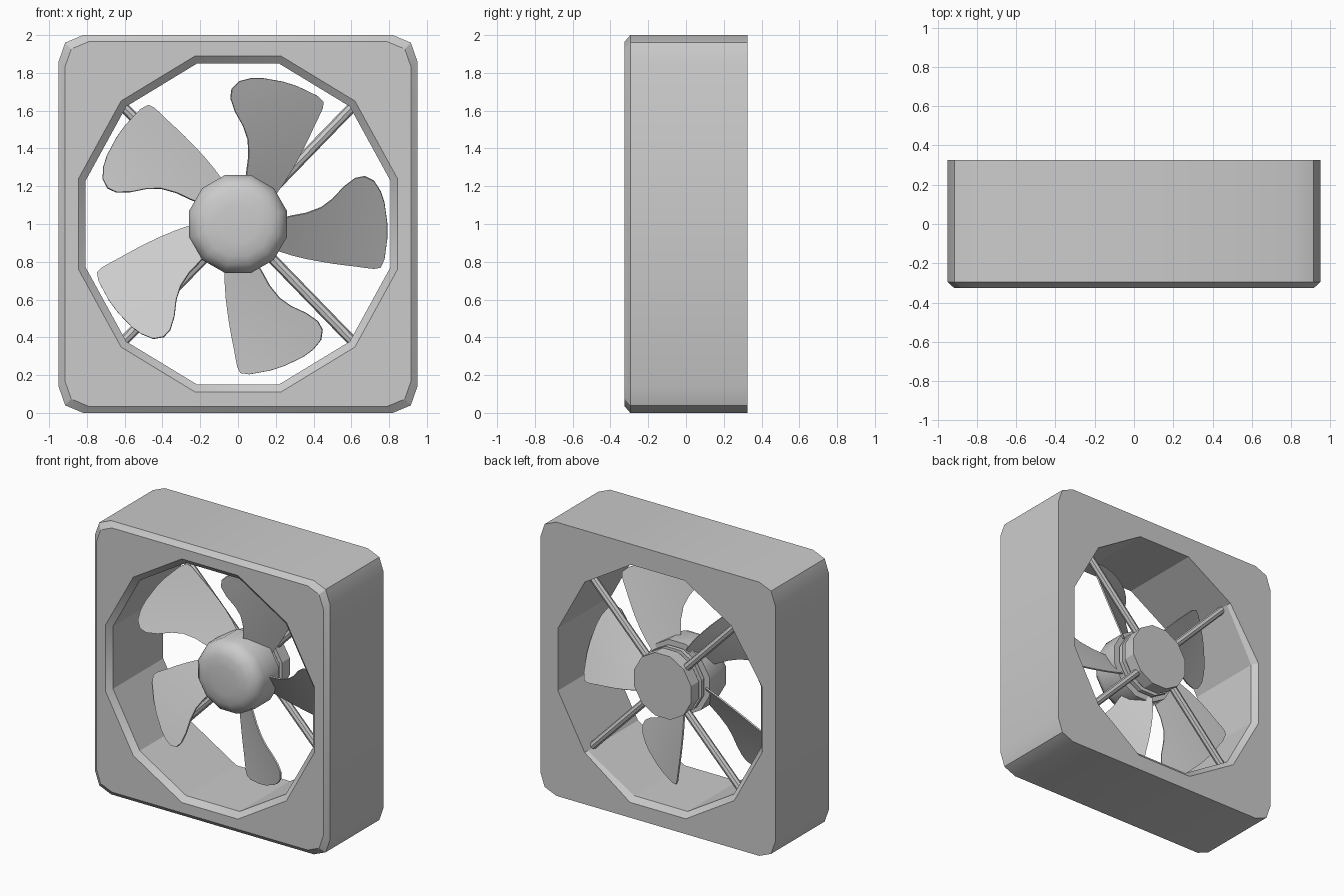
import bpy, bmesh, math
from mathutils import Matrix, Vector

if "Cube" in bpy.data.objects:
    bpy.data.objects.remove(bpy.data.objects["Cube"], do_unlink=True)

GREY = (0.6, 0.6, 0.6, 1)
mat = bpy.data.materials.new("plain_grey")
mat.use_nodes = True
mat.diffuse_color = GREY
mat.node_tree.nodes["Principled BSDF"].inputs["Base Color"].default_value = GREY


def finish(bm, name, angle):
    bmesh.ops.recalc_face_normals(bm, faces=bm.faces)
    mesh = bpy.data.meshes.new(name)
    bm.to_mesh(mesh)
    bm.free()
    mesh.materials.append(mat)
    obj = bpy.data.objects.new(name, mesh)
    bpy.context.collection.objects.link(obj)
    bpy.ops.object.select_all(action="DESELECT")
    obj.select_set(True)
    bpy.context.view_layer.objects.active = obj
    bpy.ops.object.shade_smooth_by_angle(angle=math.radians(angle))


def skin(bm, rings, cyclic):
    """Join consecutive closed rings of equal size with quads."""
    rows = [[bm.verts.new(p) for p in ring] for ring in rings]
    pairs = list(zip(rows, rows[1:])) + ([(rows[-1], rows[0])] if cyclic else [])
    for a, b in pairs:
        n = len(a)
        for i in range(n):
            j = (i + 1) % n
            bm.faces.new((a[i], a[j], b[j], b[i]))
    if not cyclic:
        bm.faces.new(rows[0])
        bm.faces.new(rows[-1])


def polygon(apothem, y, squash=1.0):
    """Twelve-sided ring around the fan axis."""
    r = apothem / math.cos(math.pi / 12)
    angles = [math.radians(15 + 30 * i) for i in range(12)]
    return [(r * squash * math.cos(a), y, 1 + r * math.sin(a)) for a in angles]


def frame_ring(inset, y):
    """Rounded rectangle with three points at every corner."""
    corner = [(0.95, 0.86), (0.915, 0.96), (0.82, 1.0)]
    pts = []
    for sx, sz in ((1, 1), (-1, 1), (-1, -1), (1, -1)):
        for x, z in (corner if sx * sz > 0 else corner[::-1]):
            pts.append((sx * x * (1 - inset), y, 1 + sz * z * (1 - inset)))
    return pts


# Housing with twelve-sided duct; the rear lip is bevelled on its lower right half only
narrow = polygon(0.85, 0.325, 0.95)
wide = polygon(0.888, 0.325, 0.95)
rear_lip = [w if 5 <= i <= 9 else n for i, (n, w) in enumerate(zip(narrow, wide))]
bm = bmesh.new()
skin(bm, [frame_ring(0, 0.325), frame_ring(0, -0.295), frame_ring(0.035, -0.325),
          polygon(0.89, -0.325, 0.95), polygon(0.85, -0.29, 0.95),
          polygon(0.85, 0.29, 0.95), rear_lip], True)
finish(bm, "housing", 25)


def turned(name, profile, angle):
    bm = bmesh.new()
    skin(bm, [polygon(r, y) for r, y in profile], False)
    finish(bm, name, angle)


# Hub with rounded nose, and grooved motor behind it
turned("hub", [(0.1, -0.17), (0.17, -0.162), (0.215, -0.143), (0.245, -0.11),
               (0.259, -0.07), (0.259, 0.1)], 40)
turned("motor", [(0.2, 0.08), (0.2, 0.12), (0.23, 0.12), (0.23, 0.15), (0.2, 0.15),
                 (0.2, 0.18), (0.23, 0.18), (0.23, 0.27)], 25)

# Four diagonal support rods
for sx, side in ((1, "left"), (-1, "right")):
    for sz, level in ((1, "upper"), (-1, "lower")):
        start = Vector((sx * 0.12, 0.22, 1 + sz * 0.12))
        end = Vector((sx * 0.61, 0.22, 1 + sz * 0.625))
        axis = end - start
        bm = bmesh.new()
        bmesh.ops.create_cone(
            bm, cap_ends=True, segments=8, radius1=0.027, radius2=0.027, depth=axis.length,
            matrix=Matrix.Translation((start + end) / 2) @ axis.to_track_quat("Z", "Y").to_matrix().to_4x4())
        finish(bm, f"{level}_{side}_rod", 30)

# Five twisted blades: stations of (radius, leading edge, trailing edge)
STATIONS = [(0.2, 0.02, -0.14), (0.28, 0.04, -0.165), (0.36, 0.055, -0.185),
            (0.44, 0.085, -0.2), (0.5, 0.13, -0.21), (0.56, 0.195, -0.218),
            (0.62, 0.24, -0.225), (0.67, 0.25, -0.232), (0.72, 0.225, -0.238),
            (0.755, 0.17, -0.232), (0.775, 0.11, -0.19), (0.79, 0.0, -0.08)]
CUTS = 6
for k in range(5):
    bm = bmesh.new()
    rows = []
    for x, lead, trail in STATIONS:
        t = (x - 0.2) / 0.59
        row = []
        for i in range(CUTS + 1):
            z = lead + (trail - lead) * i / CUTS
            y = 0.02 - 0.05 * t - (0.65 - 0.17 * t) * z
            row.append(bm.verts.new((x, y, z)))
        rows.append(row)
    for a, b in zip(rows, rows[1:]):
        for i in range(CUTS):
            bm.faces.new((a[i], a[i + 1], b[i + 1], b[i]))
    turn = Matrix.Translation((0, 0, 1)) @ Matrix.Rotation(-math.radians(72 * k), 4, "Y")
    bmesh.ops.transform(bm, matrix=turn, verts=bm.verts)
    bmesh.ops.solidify(bm, geom=bm.faces[:], thickness=0.01)
    finish(bm, f"blade_{k + 1}", 40)
